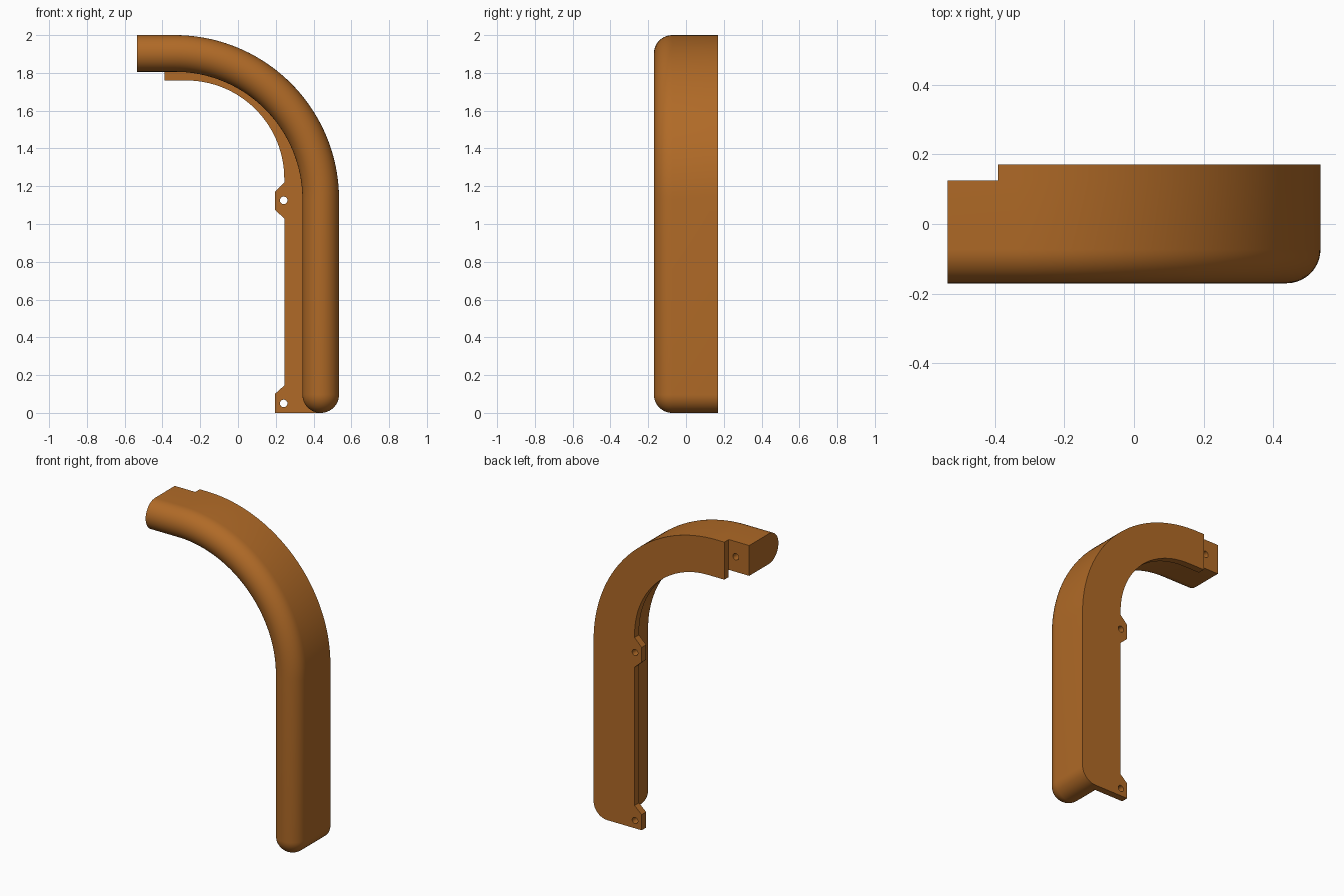
import bpy, bmesh, math
from mathutils import Vector

if "Cube" in bpy.data.objects:
    bpy.data.objects.remove(bpy.data.objects["Cube"])

R = 0.097                      # half width of the bar
CX, CZ = -0.335, 1.13          # centre of the bend
OUT = 0.87                     # outer bend radius
MID = OUT - R                  # centreline bend radius
BACK, STEP, FRONT = 0.17, 0.125, -0.17

mat = bpy.data.materials.new("orange_brown")
mat.diffuse_color = (0.434, 0.144, 0.02, 1)
mat.use_nodes = True
mat.node_tree.nodes["Principled BSDF"].inputs["Base Color"].default_value = mat.diffuse_color


def arc(cx, cz, r, a0, a1, n):
    """Points on an arc, angles in degrees."""
    return [(cx + r * math.cos(math.radians(a0 + (a1 - a0) * i / n)),
             cz + r * math.sin(math.radians(a0 + (a1 - a0) * i / n))) for i in range(n + 1)]


def activate(ob):
    bpy.ops.object.select_all(action='DESELECT')
    ob.select_set(True)
    bpy.context.view_layer.objects.active = ob


def finish(ob):
    ob.data.materials.clear()
    ob.data.materials.append(mat)
    activate(ob)
    bpy.ops.object.shade_smooth_by_angle(angle=math.radians(30))


# Curved bar: round-fronted section lofted from the domed foot up and around the bend
stations = []                  # (x, z, normal x, normal z, half width)
for i in range(13):
    t = math.radians(90 - 90 * i / 12)
    stations.append((CX + MID, R - R * math.sin(t), 1, 0, R * math.cos(t)))
for i in range(41):
    a = math.radians(90 * i / 40)
    n = (math.cos(a), math.sin(a))
    stations.append((CX + MID * n[0], CZ + MID * n[1], n[0], n[1], R))
stations.append((-0.535, CZ + MID, 0, 1, R))

bm = bmesh.new()
rings = []
for x, z, nx, nz, r in stations:
    section = [(r, STEP)]
    section += [(r * math.cos(math.pi * k / 20), FRONT + R - r * math.sin(math.pi * k / 20))
                for k in range(21)]
    section += [(-r, STEP)]
    rings.append([bm.verts.new((x + nx * u, y, z + nz * u)) for u, y in section])
for a, b in zip(rings, rings[1:]):
    for k in range(len(a)):
        j = (k + 1) % len(a)
        bm.faces.new((a[k], a[j], b[j], b[k]))
bm.faces.new(rings[-1])
bmesh.ops.remove_doubles(bm, verts=bm.verts, dist=1e-5)
bmesh.ops.recalc_face_normals(bm, faces=bm.faces)
mesh = bpy.data.meshes.new("curved_bar")
bm.to_mesh(mesh)
bm.free()
bar = bpy.data.objects.new("curved_bar", mesh)
bpy.context.collection.objects.link(bar)

# Blind screw hole in the back of the bar's free end
bpy.ops.mesh.primitive_cylinder_add(vertices=24, radius=0.021, depth=0.2,
                                    location=(-0.44, STEP, CZ + MID),
                                    rotation=(math.pi / 2, 0, 0))
cutter = bpy.context.object
cutter.name = "hole_cutter"
cutter.hide_render = True
mod = bar.modifiers.new("screw_hole", 'BOOLEAN')
mod.operation, mod.object, mod.solver = 'DIFFERENCE', cutter, 'EXACT'
activate(bar)
bpy.ops.object.modifier_apply(modifier=mod.name)
bpy.data.objects.remove(cutter)
finish(bar)

# Back flange: flat outline with two screw tabs, holes as inner loops
outline = [(0.195, 0)]
outline += arc(CX + MID, R, R, -90, 0, 12)
outline += arc(CX, CZ, OUT, 0, 90, 40)
outline += [(-0.39, 2.0), (-0.39, 1.76)]
outline += arc(-0.275, 1.24, 0.52, 90, 0, 32)
outline += [(0.245, 1.22), (0.195, 1.17), (0.195, 1.075), (0.245, 1.03),
            (0.245, 0.145), (0.195, 0.10)]
holes = [arc(0.242, z, 0.02, 0, 345, 23) for z in (1.125, 0.05)]

curve = bpy.data.curves.new("back_flange", 'CURVE')
curve.dimensions = '2D'
curve.fill_mode = 'BOTH'
curve.extrude = (BACK - STEP) / 2
for loop in [outline] + holes:
    spline = curve.splines.new('POLY')
    spline.points.add(len(loop) - 1)
    for p, (x, z) in zip(spline.points, loop):
        p.co = (x, z, 0, 1)
    spline.use_cyclic_u = True
flange = bpy.data.objects.new("back_flange", curve)
bpy.context.collection.objects.link(flange)
flange.rotation_euler = (math.pi / 2, 0, 0)
flange.location = Vector((0, (BACK + STEP) / 2, 0))
activate(flange)
bpy.ops.object.convert(target='MESH')
flange = bpy.context.object

# Weld the flange and face its sides outward
bm = bmesh.new()
bm.from_mesh(flange.data)
bmesh.ops.remove_doubles(bm, verts=bm.verts, dist=1e-5)
bmesh.ops.recalc_face_normals(bm, faces=bm.faces)
bm.to_mesh(flange.data)
bm.free()
finish(flange)
